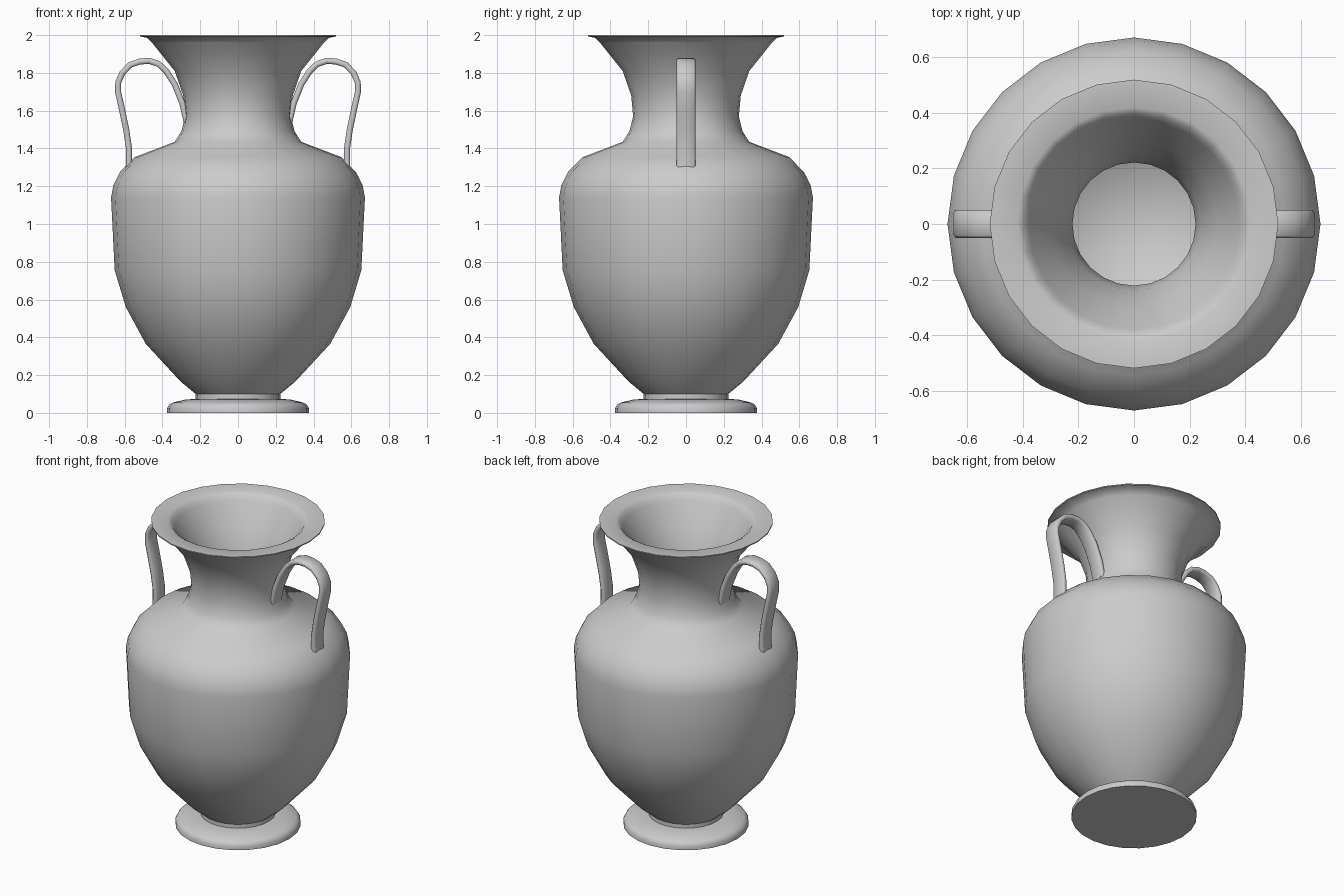
import bpy, bmesh, math
from mathutils import Vector

cube = bpy.data.objects.get("Cube")
if cube:
    bpy.data.objects.remove(cube, do_unlink=True)

clay = bpy.data.materials.new("grey clay")
clay.use_nodes = True
clay.diffuse_color = (0.6, 0.6, 0.6, 1)
clay.node_tree.nodes["Principled BSDF"].inputs["Base Color"].default_value = (0.6, 0.6, 0.6, 1)

SIDES = 24


def finish(bm, name, angle):
    bmesh.ops.recalc_face_normals(bm, faces=bm.faces)
    mesh = bpy.data.meshes.new(name)
    bm.to_mesh(mesh)
    bm.free()
    obj = bpy.data.objects.new(name, mesh)
    bpy.context.collection.objects.link(obj)
    mesh.materials.append(clay)
    bpy.ops.object.select_all(action='DESELECT')
    obj.select_set(True)
    bpy.context.view_layer.objects.active = obj
    bpy.ops.object.shade_smooth_by_angle(angle=math.radians(angle))
    return obj


def skin(bm, rings):
    """Bridge successive vertex rings and cap both ends."""
    loops = [[bm.verts.new(p) for p in ring] for ring in rings]
    n = len(loops[0])
    for a, b in zip(loops, loops[1:]):
        for i in range(n):
            j = (i + 1) % n
            bm.faces.new((a[i], a[j], b[j], b[i]))
    bm.faces.new(loops[0])
    bm.faces.new(loops[-1])


def lathe(name, profile, angle):
    bm = bmesh.new()
    turns = [math.tau * i / SIDES for i in range(SIDES)]
    skin(bm, [[(r * math.cos(t), r * math.sin(t), z) for t in turns] for r, z in profile])
    return finish(bm, name, angle)


# Foot: rounded disc
lathe("foot", [(0.375, 0), (0.375, 0.025), (0.365, 0.043), (0.345, 0.055),
               (0.28, 0.07), (0.22, 0.075)], 50)

# Vessel: outer wall up to the rim, then the inner wall down to the floor
outer = [(0.224, 0.07), (0.224, 0.10), (0.303, 0.165), (0.488, 0.365), (0.594, 0.56),
         (0.653, 0.755), (0.672, 1.14), (0.66, 1.205), (0.625, 1.275), (0.545, 1.355),
         (0.335, 1.435), (0.30, 1.49), (0.28, 1.57), (0.29, 1.68), (0.335, 1.81),
         (0.415, 1.91), (0.455, 1.96), (0.48, 1.985), (0.52, 1.993), (0.52, 2.0)]
inner = [(0.42, 1.998), (0.398, 1.985), (0.38, 1.955), (0.30, 1.82), (0.24, 1.68),
         (0.222, 1.58), (0.235, 1.48), (0.28, 1.41), (0.50, 1.345), (0.60, 1.25),
         (0.645, 1.13), (0.63, 0.77), (0.57, 0.57), (0.465, 0.39), (0.28, 0.2), (0.212, 0.13)]
lathe("vessel", outer + inner, 50)


# Handles: flat strap swept from the neck over to the shoulder
strap = [(0.272, 1.54), (0.295, 1.64), (0.335, 1.74), (0.38, 1.81), (0.42, 1.847),
         (0.47, 1.864), (0.52, 1.86), (0.57, 1.843), (0.612, 1.80), (0.634, 1.75),
         (0.635, 1.70), (0.615, 1.61), (0.592, 1.50), (0.577, 1.40), (0.578, 1.30)]


def handle(name, side):
    path = [Vector((side * x, 0, z)) for x, z in strap]
    across = Vector((0, 1, 0))
    w, t, c = 0.05, 0.016, 0.009
    section = [(w, t - c), (w - c, t), (c - w, t), (-w, t - c),
               (-w, c - t), (c - w, -t), (w - c, -t), (w, c - t)]
    rings = []
    for i, p in enumerate(path):
        tangent = path[min(i + 1, len(path) - 1)] - path[max(i - 1, 0)]
        normal = tangent.cross(across).normalized()
        rings.append([p + across * u + normal * v for u, v in section])
    bm = bmesh.new()
    skin(bm, rings)
    return finish(bm, name, 50)


handle("left_handle", 1)
handle("right_handle", -1)
